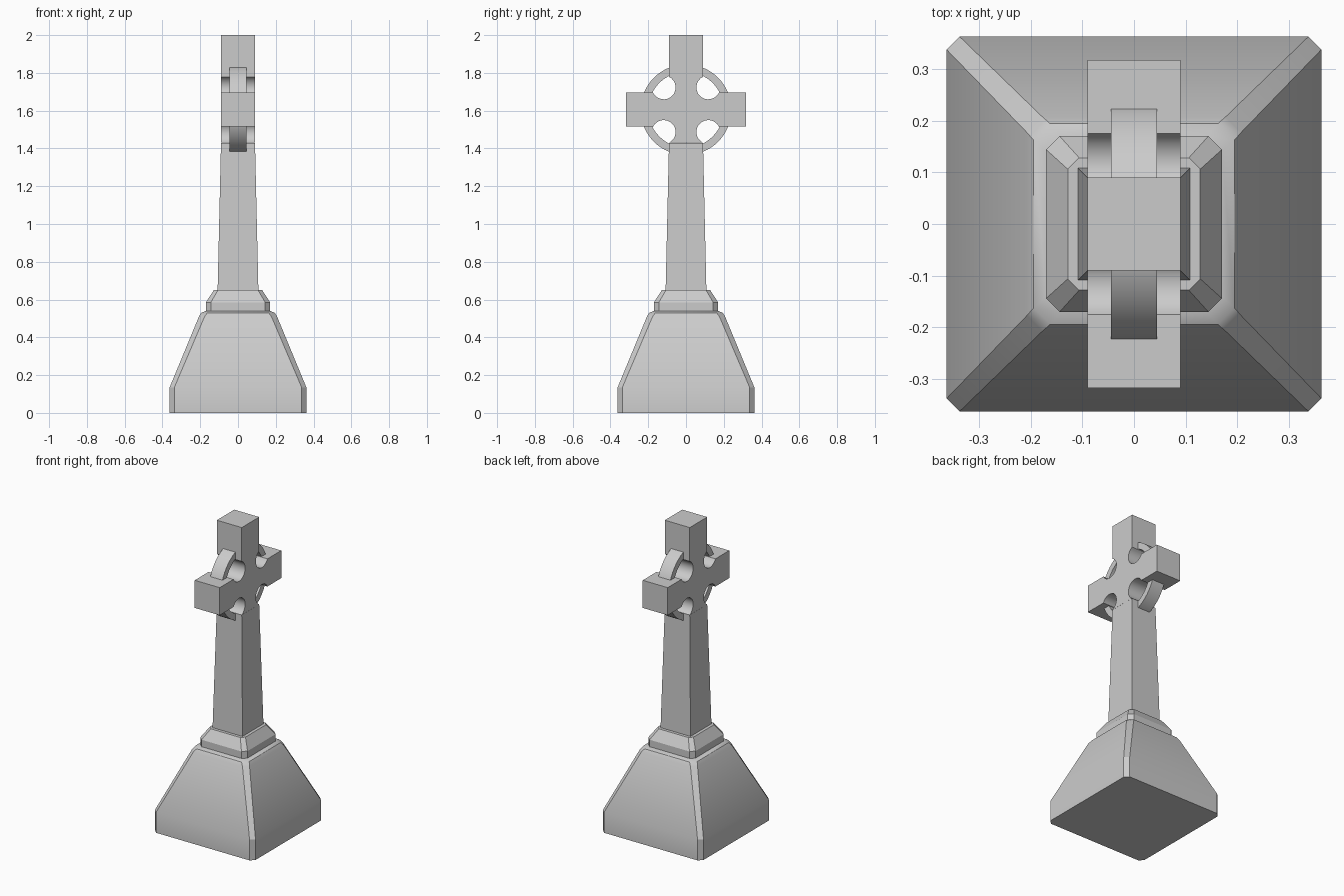
import bpy, bmesh, math

if "Cube" in bpy.data.objects:
    bpy.data.objects.remove(bpy.data.objects["Cube"])

CZ = 1.605  # height of the cross centre


def finish(name, bm, bevel=0.0, angle=30):
    bmesh.ops.recalc_face_normals(bm, faces=bm.faces)
    me = bpy.data.meshes.new(name)
    bm.to_mesh(me)
    bm.free()
    ob = bpy.data.objects.new(name, me)
    bpy.context.collection.objects.link(ob)
    if bevel:
        m = ob.modifiers.new("Bevel", 'BEVEL')
        m.width, m.segments = bevel, 1
        m.limit_method, m.angle_limit = 'ANGLE', math.radians(60)
    bpy.ops.object.select_all(action='DESELECT')
    ob.select_set(True)
    bpy.context.view_layer.objects.active = ob
    bpy.ops.object.shade_smooth_by_angle(angle=math.radians(angle))
    return ob


def square_loft(name, profile):
    """Stack of square sections (half width, height, corner cut)."""
    bm = bmesh.new()
    rings = []
    for h, z, c in profile:
        if c:
            quad = [(h, -h + c), (h, h - c), (h - c, h), (-h + c, h),
                    (-h, h - c), (-h, -h + c), (-h + c, -h), (h - c, -h)]
        else:
            quad = [(h, -h), (h, h), (-h, h), (-h, -h)]
        rings.append([bm.verts.new((x, y, z)) for x, y in quad])
    for a, b in zip(rings, rings[1:]):
        n = len(a)
        for i in range(n):
            bm.faces.new((a[i], a[(i + 1) % n], b[(i + 1) % n], b[i]))
    bm.faces.new(rings[0][::-1])
    bm.faces.new(rings[-1])
    return finish(name, bm)


# Sloping plinth, collar and tapered shaft
square_loft("plinth", [(0.362, 0, 0.025), (0.362, 0.135, 0.025),
                       (0.207, 0.51, 0.03), (0.194, 0.53, 0.032),
                       (0.17, 0.54, 0.03)])
square_loft("collar", [(0.17, 0.535, 0.026), (0.17, 0.585, 0.026),
                       (0.128, 0.65, 0.022)])
square_loft("shaft", [(0.108, 0.645, 0), (0.09, 1.43, 0)])

# Cross head: outline in the y-z plane with a round bite in each inner corner
W, C, R, ARM, TOP, LOW = 0.09, 0.118, 0.063, 0.317, 2.0 - CZ, 1.43 - CZ
start = math.acos((W - C) / R)
end = 1.5 * math.pi + (1.5 * math.pi - start) - 1.5 * math.pi + math.pi * 0.5
end = 2.5 * math.pi - start  # mirrored about the diagonal
# the bite runs the long way round, through the side facing the centre
arc = [(C + R * math.cos(a), C + R * math.sin(a))
       for a in (start + (end - start) * i / 16 for i in range(17))]
upper = [(W, TOP)] + arc + [(ARM, W)]
lower = [(ARM, -W)] + [(y, -z) for y, z in reversed(arc)]
if abs(lower[-1][1] - LOW) > 0.003:
    lower.append((W, LOW))
right = upper + lower
outline = right + [(-y, z) for y, z in reversed(right)]
bm = bmesh.new()
face = bm.faces.new([bm.verts.new((-W, y, CZ + z)) for y, z in outline])
ext = bmesh.ops.extrude_face_region(bm, geom=[face], use_keep_orig=True)
bmesh.ops.translate(bm, vec=(2 * W, 0, 0),
                    verts=[g for g in ext["geom"] if isinstance(g, bmesh.types.BMVert)])
finish("cross_head", bm)

# Ring joining the arms
bm = bmesh.new()
N = 64
section = [(-0.044, 0.2), (0.044, 0.2), (0.044, 0.24), (-0.044, 0.24)]
loops = [[bm.verts.new((x, r * math.cos(t), CZ + r * math.sin(t))) for x, r in section]
         for t in (2 * math.pi * i / N for i in range(N))]
for i in range(N):
    a, b = loops[i], loops[(i + 1) % N]
    for k in range(4):
        bm.faces.new((a[k], a[(k + 1) % 4], b[(k + 1) % 4], b[k]))
finish("ring", bm)
